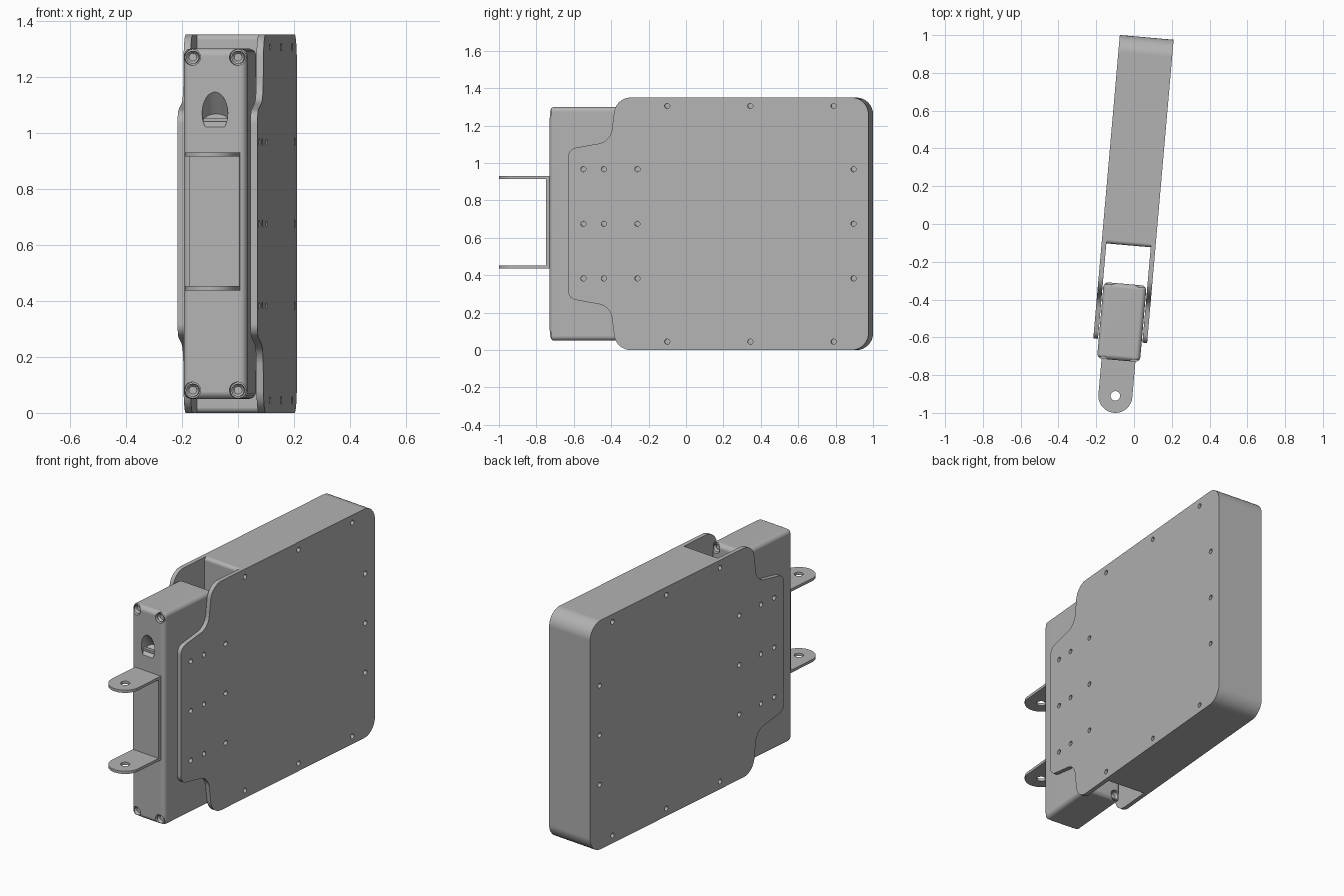
import bpy
import bmesh
import math
from mathutils import Matrix, Vector

cube = bpy.data.objects.get("Cube")
if cube:
    bpy.data.objects.remove(cube, do_unlink=True)

# Overall layout: everything is built straight, then turned about z
TURN = math.radians(-5)
MID_U, MID_Z = -0.019, 0.675
HALF_WIDTH, PLATE = 0.143, 0.025
BACK, FRONT = -0.32, -0.726

grey = bpy.data.materials.new("plain_grey")
grey.use_nodes = True
grey.diffuse_color = (0.45, 0.45, 0.45, 1)
grey.node_tree.nodes["Principled BSDF"].inputs["Base Color"].default_value = (0.45, 0.45, 0.45, 1)


def make(name, bm):
    bmesh.ops.remove_doubles(bm, verts=bm.verts, dist=1e-5)
    bmesh.ops.recalc_face_normals(bm, faces=bm.faces)
    mesh = bpy.data.meshes.new(name)
    bm.to_mesh(mesh)
    bm.free()
    obj = bpy.data.objects.new(name, mesh)
    obj.rotation_euler.z = TURN
    mesh.materials.append(grey)
    bpy.context.collection.objects.link(obj)
    return obj


def rounded(corners, steps=10):
    """Outline from (a, b, radius) corners with filleted arcs."""
    out = []
    for i, (a, b, r) in enumerate(corners):
        p = Vector((a, b))
        if r == 0:
            out.append(p)
            continue
        d1 = (Vector(corners[i - 1][:2]) - p).normalized()
        d2 = (Vector(corners[(i + 1) % len(corners)][:2]) - p).normalized()
        half = d1.angle(d2) / 2
        centre = p + (d1 + d2).normalized() * r / math.sin(half)
        s = p + d1 * r / math.tan(half) - centre
        e = p + d2 * r / math.tan(half) - centre
        out += [centre + s.lerp(e, k / steps).normalized() * r for k in range(steps + 1)]
    return out


def prism(name, outline, low, high, along):
    """Extrude an outline along x (outline is y, z) or z (outline is x, y)."""
    bm = bmesh.new()
    place = (lambda p: (low, p.x, p.y)) if along == "x" else (lambda p: (p.x, p.y, low))
    shift = Vector((high - low, 0, 0)) if along == "x" else Vector((0, 0, high - low))
    verts = [bm.verts.new(place(p)) for p in outline]
    bmesh.ops.remove_doubles(bm, verts=verts, dist=1e-5)
    face = bm.faces.new([v for v in verts if v.is_valid])
    new = bmesh.ops.extrude_face_region(bm, geom=[face])["geom"]
    bmesh.ops.translate(bm, vec=shift, verts=[g for g in new if isinstance(g, bmesh.types.BMVert)])
    return make(name, bm)


def cylinder(bm, centre, axis, radius, length, sides=24):
    turn = Vector(axis).to_track_quat("Z", "Y").to_matrix().to_4x4()
    bmesh.ops.create_cone(bm, cap_ends=True, segments=sides, radius1=radius, radius2=radius,
                          depth=length, matrix=Matrix.Translation(centre) @ turn)


def box(name, centre, size, bevel, steps):
    bm = bmesh.new()
    bmesh.ops.create_cube(bm, size=1, matrix=Matrix.Translation(centre) @ Matrix.Diagonal((*size, 1)))
    bmesh.ops.bevel(bm, geom=bm.edges[:], offset=bevel, segments=steps, profile=0.5, affect="EDGES")
    return make(name, bm)


def cut(obj, bm):
    cutter = make("hole_cutter", bm)
    cutter.hide_render = True
    mod = obj.modifiers.new("holes", "BOOLEAN")
    mod.operation, mod.solver, mod.object = "DIFFERENCE", "EXACT", cutter
    bpy.context.view_layer.objects.active = obj
    bpy.ops.object.modifier_apply(modifier=mod.name)
    bpy.data.objects.remove(cutter, do_unlink=True)


parts = []

# Side plates: stepped front, rounded back, small blind holes on the outer face
upper = [(0.99, 1.35, 0.09), (-0.365, 1.35, 0.09), (-0.395, 1.115, 0.085), (-0.622, 1.075, 0.05)]
lower = [(v, 2 * MID_Z - z, r) for v, z, r in reversed(upper)]
holes = [(v, MID_Z + dz) for v in (-0.54, -0.43, -0.25, 0.91) for dz in (-0.292, 0, 0.292)]
holes += [(v, MID_Z + dz) for v in (-0.09, 0.356, 0.803) for dz in (-0.63, 0.63)]
for side, name in ((1, "left_side_plate"), (-1, "right_side_plate")):
    outer = MID_U + side * HALF_WIDTH
    inner = outer - side * PLATE
    plate = prism(name, rounded(upper + lower), min(outer, inner), max(outer, inner), "x")
    bm = bmesh.new()
    for v, z in holes:
        cylinder(bm, (outer, v, z), (1, 0, 0), 0.014, 0.044, 20)
    cut(plate, bm)
    parts.append(plate)

# Main body between the plates
body = [(0.99, 1.35, 0.09), (-0.115, 1.35, 0.02), (-0.115, 0, 0.02), (0.99, 0, 0.09)]
parts.append(prism("main_body", rounded(body), MID_U - HALF_WIDTH + PLATE,
                   MID_U + HALF_WIDTH - PLATE, "x"))

# Front housing with corner screw recesses and a slanted bore
housing = box("front_housing", (MID_U, (BACK + FRONT) / 2, MID_Z),
              (0.228, BACK - FRONT, 1.25), 0.026, 5)
slant = Vector((0, math.cos(math.radians(52)), -math.sin(math.radians(52))))
mouth = Vector((MID_U, FRONT, 1.07))
bm = bmesh.new()
cylinder(bm, mouth - slant * 0.06, slant, 0.046, 0.2, 40)
corners = [(MID_U + su * 0.081, MID_Z + sz * 0.594) for su in (-1, 1) for sz in (-1, 1)]
for u, z in corners:
    for y in (FRONT, BACK):
        cylinder(bm, (u, y, z), (0, 1, 0), 0.029, 0.07)
cut(housing, bm)
parts.append(housing)

# Socket screws sitting in the recesses
bm = bmesh.new()
for u, z in corners:
    for y, way in ((FRONT, -1), (BACK, 1)):
        cylinder(bm, (u, y - way * 0.025, z), (0, 1, 0), 0.023, 0.03)
caps = [f for f in bm.faces if len(f.verts) > 4]
bmesh.ops.inset_individual(bm, faces=caps, thickness=0.009)
for f in caps:
    bmesh.ops.translate(bm, vec=-f.normal * 0.012, verts=f.verts)
parts.append(make("housing_screws", bm))

# Raised bar across the floor of the bore
parts.append(box("bore_bar", mouth + Vector((0, 0.02, -0.024)), (0.086, 0.02, 0.014), 0.001, 1))

# Bracket: upright web and two drilled lugs
parts.append(box("bracket_web", (MID_U, FRONT - 0.009, 0.683), (0.18, 0.02, 0.494), 0.002, 2))
lug = [(MID_U + 0.09, FRONT, 0), (MID_U + 0.09, -1.005, 0.09),
       (MID_U - 0.09, -1.005, 0.09), (MID_U - 0.09, FRONT, 0)]
for name, base in (("lower_lug", 0.436), ("upper_lug", 0.914)):
    obj = prism(name, rounded(lug, 14), base, base + 0.016, "z")
    bm = bmesh.new()
    cylinder(bm, (MID_U, -0.915, base), (0, 0, 1), 0.025, 0.1, 32)
    cut(obj, bm)
    parts.append(obj)

# Smooth the rounded surfaces while keeping edges crisp
bpy.ops.object.select_all(action="DESELECT")
for obj in parts:
    obj.select_set(True)
bpy.context.view_layer.objects.active = parts[0]
bpy.ops.object.shade_smooth_by_angle(angle=math.radians(30))
for obj in parts:
    mod = obj.modifiers.new("even_normals", "WEIGHTED_NORMAL")
    mod.keep_sharp = True
